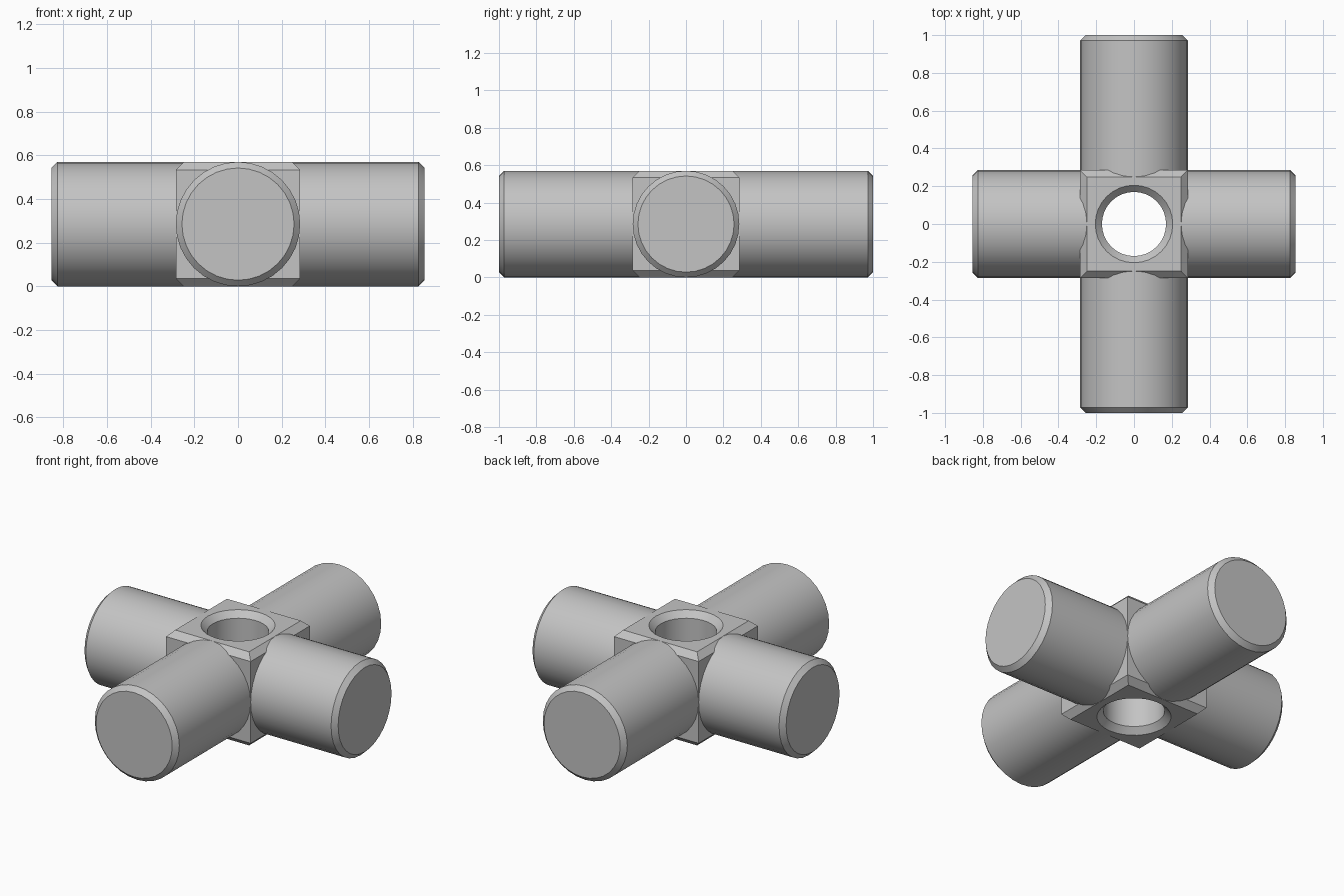
import bpy, bmesh, math
from mathutils import Matrix

cube = bpy.data.objects.get("Cube")
if cube:
    bpy.data.objects.remove(cube, do_unlink=True)

R = 0.285        # half width of hub and radius of the arms
SIDES = 32

grey = bpy.data.materials.new("metal grey")
grey.use_nodes = True
colour = (0.55, 0.55, 0.55, 1)
grey.diffuse_color = colour
grey.node_tree.nodes["Principled BSDF"].inputs["Base Color"].default_value = colour


def ring(bm, size, z, square=False):
    """Loop of vertices on a circle, or on a square of that half width."""
    verts = []
    for i in range(SIDES):
        a = 2 * math.pi * i / SIDES
        c, s = math.cos(a), math.sin(a)
        k = size / max(abs(c), abs(s)) if square else size
        verts.append(bm.verts.new((c * k, s * k, z)))
    return verts


def loft(bm, rings, closed=False):
    pairs = list(zip(rings, rings[1:]))
    if closed:
        pairs.append((rings[-1], rings[0]))
    for low, high in pairs:
        for i in range(SIDES):
            j = (i + 1) % SIDES
            bm.faces.new((low[i], low[j], high[j], high[i]))


def finish(bm, name, matrix):
    bmesh.ops.recalc_face_normals(bm, faces=bm.faces)
    bm.transform(matrix)
    for f in bm.faces:
        f.smooth = True
    mesh = bpy.data.meshes.new(name)
    bm.to_mesh(mesh)
    bm.free()
    mesh.set_sharp_from_angle(angle=math.radians(30))
    mesh.materials.append(grey)
    bpy.context.collection.objects.link(bpy.data.objects.new(name, mesh))


lift = Matrix.Translation((0, 0, R))

# Hub: chamfered square block with a countersunk through hole
bm = bmesh.new()
cut = 0.036
profile = [(R - cut, -R, True), (R, cut - R, True), (R, R - cut, True), (R - cut, R, True),
           (0.205, R, False), (0.17, R - cut, False), (0.17, cut - R, False), (0.205, -R, False)]
loft(bm, [ring(bm, *p) for p in profile], closed=True)
finish(bm, "hub", lift)

# Arms: round bars with chamfered ends, set into the hub
for i, (name, length) in enumerate([("left_arm", 0.855), ("back_arm", 1.0),
                                    ("right_arm", 0.855), ("front_arm", 1.0)]):
    bm = bmesh.new()
    bevel = 0.028
    rings = [ring(bm, R, 0.235), ring(bm, R, length - bevel), ring(bm, R - bevel, length)]
    loft(bm, rings)
    bm.faces.new(rings[0])
    bm.faces.new(rings[-1])
    turn = Matrix.Rotation(i * math.pi / 2, 4, 'Z') @ Matrix.Rotation(math.pi / 2, 4, 'Y')
    finish(bm, name, lift @ turn)
